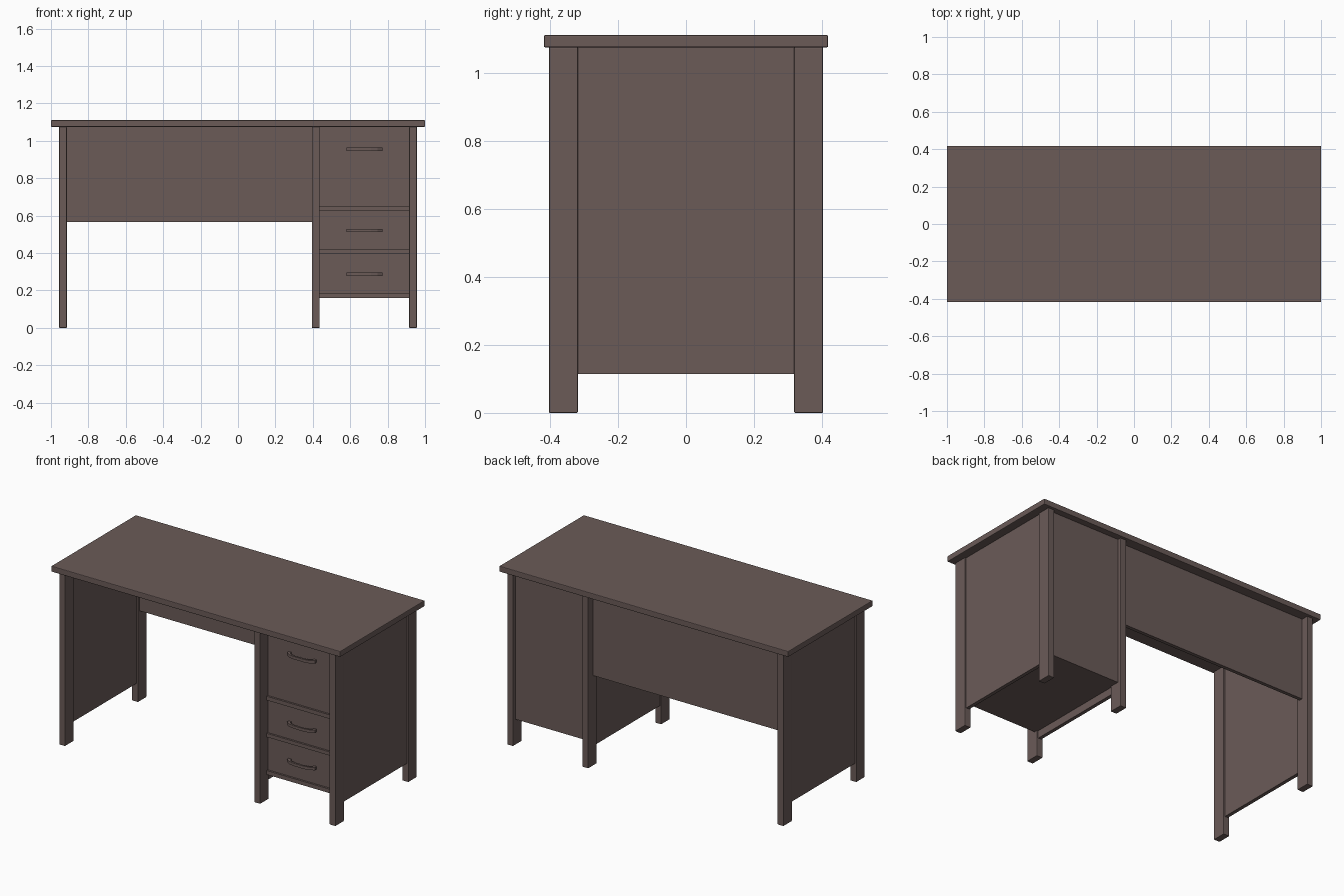
import bpy, bmesh

if "Cube" in bpy.data.objects:
    bpy.data.objects.remove(bpy.data.objects["Cube"])

brown = bpy.data.materials.new("dark brown wood")
brown.diffuse_color = (0.145, 0.104, 0.097, 1)
brown.use_nodes = True
brown.node_tree.nodes["Principled BSDF"].inputs["Base Color"].default_value = brown.diffuse_color


def finish(name, bm, bevel):
    me = bpy.data.meshes.new(name)
    bmesh.ops.recalc_face_normals(bm, faces=bm.faces)
    bm.to_mesh(me)
    bm.free()
    me.materials.append(brown)
    ob = bpy.data.objects.new(name, me)
    bpy.context.collection.objects.link(ob)
    if bevel:
        mod = ob.modifiers.new("soft edges", 'BEVEL')
        mod.width = bevel
        mod.segments = 2
    return ob


def box(name, x, y, z, bevel=0.0):
    """Box from (min, max) ranges on each axis."""
    bm = bmesh.new()
    bmesh.ops.create_cube(bm, size=1)
    for v in bm.verts:
        for i, (a, b) in enumerate((x, y, z)):
            v.co[i] = a if v.co[i] < 0 else b
    return finish(name, bm, bevel)


UNDER = 1.075  # underside of the desk top

# Desk top
box("desk_top", (-1, 1), (-0.418, 0.418), (UNDER, 1.111), 0.004)

# Three leg pairs, each joined by a recessed side panel
for side, cx in (("left", -0.936), ("middle", 0.415), ("right", 0.936)):
    x = (cx - 0.0205, cx + 0.0205)
    box(side + "_front_leg", x, (-0.403, -0.318), (0, UNDER), 0.003)
    box(side + "_back_leg", x, (0.318, 0.403), (0, UNDER), 0.003)
    box(side + "_side_panel", (cx - 0.011, cx + 0.011), (-0.32, 0.32), (0.115, UNDER))

# Back panels: short one over the knee space, long one behind the drawers
box("modesty_panel", (-0.917, 0.397), (0.336, 0.358), (0.565, UNDER))
box("drawer_back_panel", (0.434, 0.917), (0.358, 0.379), (0.16, UNDER))

# Drawer shelves with drawer fronts and handles above them
FACE = -0.327
shelves = [(0.16, 0.185), (0.395, 0.418), (0.625, 0.65)]
tops = [0.395, 0.625, UNDER]
handle_heights = [0.287, 0.521, 0.955]
names = ["lower", "middle", "upper"]
for name, shelf, top, hz in zip(names, shelves, tops, handle_heights):
    box(name + "_shelf", (0.428, 0.922), (FACE - 0.012, 0.36), shelf)
    box(name + "_drawer_front", (0.434, 0.917), (FACE, FACE + 0.025), (shelf[1], top))

    # Arched pull: plan outline extruded upwards
    half = [(0.096, 0), (0.096, 0.016), (0.07, 0.032), (0.035, 0.038)]
    inner = [(0.035, 0.026), (0.064, 0.021), (0.078, 0.01), (0.078, 0)]
    arm = half + inner
    outer_pts = half + [(-a, b) for a, b in reversed(half)]
    inner_pts = [(-a, b) for a, b in reversed(inner)]
    inner_pts = [(-a, b) for a, b in reversed(inner)] + inner
    outer_pts = list(reversed(outer_pts))
    bm = bmesh.new()
    rows = []
    for (ox, oy), (ix, iy) in zip(outer_pts, [(-a, b) for a, b in reversed(inner)] + inner):
        rows.append([bm.verts.new((0.676 + px, FACE - py, hz + dz))
                     for px, py, dz in ((ox, oy, -0.009), (ix, iy, -0.009),
                                        (ix, iy, 0.009), (ox, oy, 0.009))])
    for a, b in zip(rows, rows[1:]):
        for i in range(4):
            j = (i + 1) % 4
            bm.faces.new((a[i], a[j], b[j], b[i]))
    bm.faces.new(rows[0])
    bm.faces.new(rows[-1])
    finish(name + "_drawer_handle", bm, 0)
